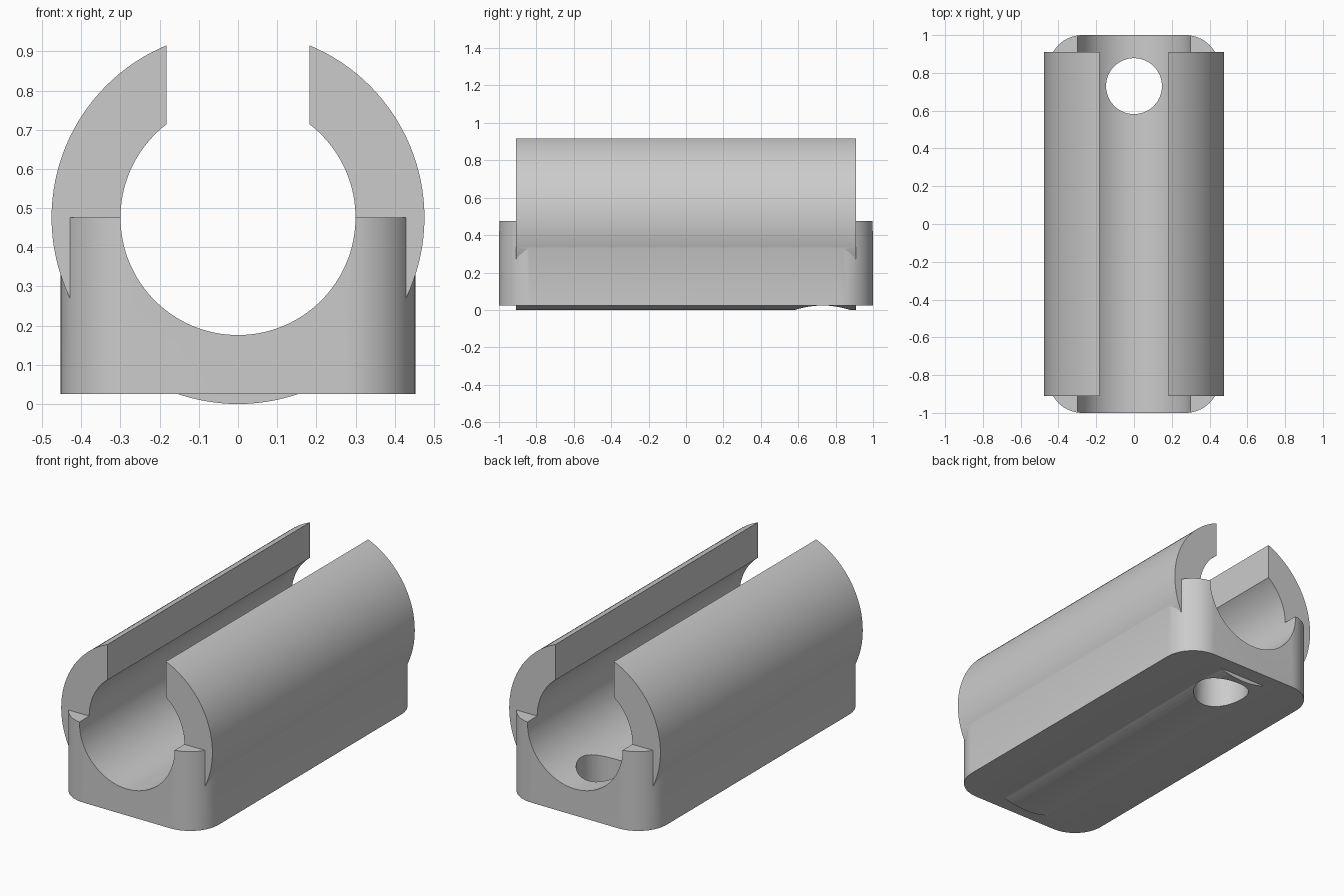
import bpy, bmesh, math
from mathutils import Matrix

cube = bpy.data.objects.get("Cube")
if cube:
    bpy.data.objects.remove(cube, do_unlink=True)

AXIS_Z = 0.476      # height of the tube axis
OUTER, BORE = 0.476, 0.3
HALF_W, CORNER = 0.453, 0.18
BASE_Z = 0.025

grey = bpy.data.materials.new("plain_grey")
grey.use_nodes = True
colour = (0.6, 0.6, 0.6, 1)
grey.diffuse_color = colour
grey.node_tree.nodes["Principled BSDF"].inputs["Base Color"].default_value = colour


def make_object(name, bm):
    bmesh.ops.recalc_face_normals(bm, faces=bm.faces)
    mesh = bpy.data.meshes.new(name)
    bm.to_mesh(mesh)
    bm.free()
    mesh.materials.append(grey)
    obj = bpy.data.objects.new(name, mesh)
    bpy.context.collection.objects.link(obj)
    return obj


def cylinder(name, radius, length, centre, along_y=True, segments=128):
    bm = bmesh.new()
    turn = Matrix.Rotation(math.pi / 2 if along_y else 0, 4, 'X')
    bmesh.ops.create_cone(bm, cap_ends=True, segments=segments, radius1=radius,
                          radius2=radius, depth=length,
                          matrix=Matrix.Translation(centre) @ turn)
    return make_object(name, bm)


def box(name, size, centre, corner=0):
    bm = bmesh.new()
    bmesh.ops.create_cube(bm, size=1, matrix=Matrix.Translation(centre)
                          @ Matrix.Diagonal((*size, 1)))
    if corner:
        upright = [e for e in bm.edges
                   if abs(e.verts[0].co.z - e.verts[1].co.z) > 0.01]
        bmesh.ops.bevel(bm, geom=upright, offset=corner, segments=16,
                        profile=0.5, affect='EDGES')
    return make_object(name, bm)


def combine(target, tool, operation):
    mod = target.modifiers.new(tool.name, 'BOOLEAN')
    mod.operation, mod.object, mod.solver = operation, tool, 'EXACT'
    bpy.context.view_layer.objects.active = target
    bpy.ops.object.modifier_apply(modifier=mod.name)
    bpy.data.objects.remove(tool, do_unlink=True)


# Rounded base block joined to the outer tube
holder = box("tube_holder", (2 * HALF_W, 2, AXIS_Z - BASE_Z),
             (0, 0, (AXIS_Z + BASE_Z) / 2), CORNER)
combine(holder, cylinder("outer_tube", OUTER, 1.82, (0, 0, AXIS_Z)), 'UNION')

# Bore, open top slot and screw hole
combine(holder, cylinder("bore", BORE, 3, (0, 0, AXIS_Z)), 'DIFFERENCE')
combine(holder, box("top_slot", (0.366, 3, 1), (0, 0, AXIS_Z + 0.5)), 'DIFFERENCE')
combine(holder, cylinder("screw_hole", 0.148, 1, (0, 0.73, 0.2), False, 64), 'DIFFERENCE')

# Smooth the curves, keep the edges sharp
bpy.ops.object.select_all(action='DESELECT')
holder.select_set(True)
bpy.context.view_layer.objects.active = holder
bpy.ops.object.shade_smooth_by_angle(angle=math.radians(20))
